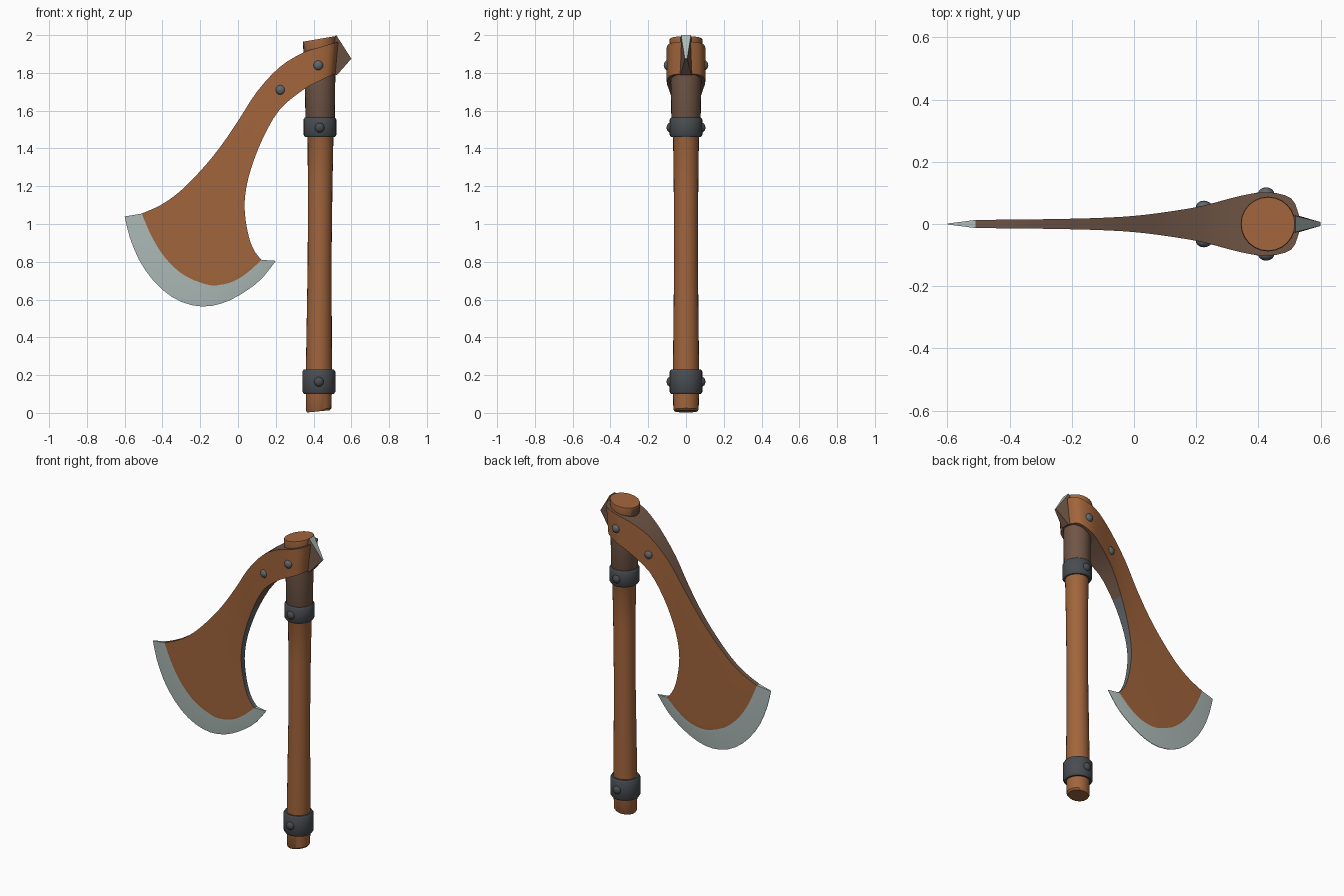
import bpy, bmesh, math
from mathutils import Matrix, Vector

if "Cube" in bpy.data.objects:
    bpy.data.objects.remove(bpy.data.objects["Cube"])


def mat(name, rgb):
    m = bpy.data.materials.new(name)
    m.diffuse_color = (*rgb, 1)
    m.use_nodes = True
    m.node_tree.nodes["Principled BSDF"].inputs["Base Color"].default_value = m.diffuse_color
    return m


BROWN = mat("orange brown", (0.36, 0.13, 0.045))
DARK = mat("dark brown", (0.16, 0.09, 0.06))
IRON = mat("dark iron", (0.065, 0.072, 0.08))
RIVET = mat("rivet grey", (0.12, 0.135, 0.15))
STEEL = mat("pale steel", (0.42, 0.50, 0.48))


def finish(bm, name, mats, angle=35):
    bmesh.ops.recalc_face_normals(bm, faces=bm.faces[:])
    me = bpy.data.meshes.new(name)
    bm.to_mesh(me)
    bm.free()
    for m in mats:
        me.materials.append(m)
    ob = bpy.data.objects.new(name, me)
    bpy.context.collection.objects.link(ob)
    bpy.ops.object.select_all(action='DESELECT')
    ob.select_set(True)
    bpy.context.view_layer.objects.active = ob
    bpy.ops.object.shade_smooth_by_angle(angle=math.radians(angle))
    return ob


def lathe(name, prof, mats, sides=24, tilt=None, rule=None):
    """Stack of rings (z, radius, centre x); tilt(z) slopes a ring along x."""
    bm = bmesh.new()
    rings = []
    for z, r, cx in prof:
        s = tilt(z) if tilt else 0
        ring = []
        for i in range(sides):
            a = 2 * math.pi * i / sides
            ring.append(bm.verts.new((cx + r * math.cos(a), r * math.sin(a), z + s * r * math.cos(a))))
        rings.append(ring)
    for a, b in zip(rings, rings[1:]):
        for i in range(sides):
            k = (i + 1) % sides
            bm.faces.new((a[i], a[k], b[k], b[i]))
    bm.faces.new(rings[0])
    bm.faces.new(rings[-1])
    if rule:
        for f in bm.faces:
            f.material_index = rule(f.calc_center_median())
    return finish(bm, name, mats)


def spline(pts, n):
    """Catmull-Rom resampling of tuples of any length."""
    out = []
    for i in range(n):
        u = i / (n - 1) * (len(pts) - 1)
        k = min(int(u), len(pts) - 2)
        t = u - k
        q = [pts[max(0, min(len(pts) - 1, k + d))] for d in (-1, 0, 1, 2)]
        out.append([0.5 * (2 * b + (c - a) * t + (2 * a - 5 * b + 4 * c - d) * t * t
                           + (3 * b - a - 3 * c + d) * t ** 3) for a, b, c, d in zip(*q)])
    return out


# Wooden handle, with a dark wrapped grip above the upper collar
lathe("handle",
      [(0.008, 0.06, 0.425), (0.018, 0.067, 0.427), (0.15, 0.07, 0.428), (0.8, 0.063, 0.432),
       (1.2, 0.065, 0.435), (1.5, 0.069, 0.437), (1.52, 0.077, 0.435), (1.76, 0.081, 0.434),
       (1.935, 0.085, 0.431), (1.97, 0.088, 0.431), (1.98, 0.086, 0.431)],
      [BROWN, DARK], tilt=lambda z: 0.17 if z > 1.9 else (0.1 if z < 0.1 else 0),
      rule=lambda c: 1 if 1.505 < c.z < 1.94 else 0)

# Iron collars
for nm, z0, z1, cx in (("lower_collar", 0.10, 0.23, 0.428), ("upper_collar", 1.46, 1.565, 0.434)):
    lathe(nm, [(z0, 0.07, cx), (z0, 0.079, cx), (z0 + 0.012, 0.087, cx), (z1 - 0.012, 0.087, cx),
               (z1, 0.079, cx), (z1, 0.07, cx)], [IRON])

# Rivets on both sides of collars and head
for nm, x, z, y, m in (("lower_collar_rivet", 0.428, 0.165, 0.083, IRON),
                       ("upper_collar_rivet", 0.432, 1.51, 0.083, IRON),
                       ("socket_rivet", 0.425, 1.84, 0.098, RIVET),
                       ("neck_rivet", 0.225, 1.71, 0.055, RIVET)):
    bm = bmesh.new()
    for s in (-1, 1):
        bmesh.ops.create_uvsphere(bm, u_segments=14, v_segments=8, radius=1,
                                  matrix=Matrix.Translation((x, s * y, z)) @ Matrix.Diagonal((0.026, 0.02, 0.026, 1)))
    finish(bm, nm, [m])

# Axe head stations: top x, top z, bottom x, bottom z, half thickness
stations = [(0.53, 1.965, 0.515, 1.795, 0.03), (0.505, 1.957, 0.49, 1.785, 0.083),
            (0.43, 1.935, 0.42, 1.752, 0.102), (0.34, 1.905, 0.345, 1.71, 0.09),
            (0.22, 1.83, 0.22, 1.605, 0.058), (0.10, 1.70, 0.13, 1.45, 0.038),
            (0.0, 1.545, 0.068, 1.29, 0.026), (-0.10, 1.40, 0.039, 1.16, 0.02),
            (-0.20, 1.28, 0.037, 1.05, 0.017), (-0.31, 1.17, 0.058, 0.93, 0.015),
            (-0.41, 1.10, 0.088, 0.855, 0.014), (-0.51, 1.055, 0.125, 0.81, 0.013)]
inner = [(-0.51, 1.055), (-0.455, 0.93), (-0.385, 0.82), (-0.295, 0.735), (-0.2, 0.69),
         (-0.13, 0.675), (-0.04, 0.69), (0.04, 0.735), (0.125, 0.81)]
edge = [(-0.60, 1.04), (-0.57, 0.92), (-0.51, 0.785), (-0.415, 0.665), (-0.305, 0.59), (-0.185, 0.563),
        (-0.07, 0.585), (0.035, 0.64), (0.125, 0.71), (0.20, 0.805)]
M, N = 21, 34
inner, edge = spline(inner, M), spline(edge, M)
rows = []
for i, (tx, tz, bx, bz, h) in enumerate(spline(stations, N)):
    w = (i / (N - 1)) ** 3
    row = []
    for j in range(M):
        t = j / (M - 1)
        dx = inner[j][0] - (inner[0][0] * (1 - t) + inner[-1][0] * t)
        dz = inner[j][1] - (inner[0][1] * (1 - t) + inner[-1][1] * t)
        row.append((tx + (bx - tx) * t + w * dx, tz + (bz - tz) * t + w * dz, h))
    rows.append(row)
rows.append([(x, z, 0.0015) for x, z in edge])

bm = bmesh.new()
side = [[[bm.verts.new((x, s * h, z)) for x, z, h in row] for row in rows] for s in (-1, 1)]


def face(vs, mi):
    bm.faces.new(vs).material_index = mi


for i in range(N):
    steel = i == N - 1
    for g in side:
        for j in range(M - 1):
            face((g[i][j], g[i + 1][j], g[i + 1][j + 1], g[i][j + 1]), 2 if steel else 0)
    for j in (0, M - 1):  # upper rim and inner rim
        low = j > 0 and rows[i][j][1] < 1.5
        face((side[0][i][j], side[0][i + 1][j], side[1][i + 1][j], side[1][i][j]),
             2 if steel else (3 if low else 1))
for i, mi in ((0, 1), (N, 2)):  # butt end and cutting edge
    for j in range(M - 1):
        face((side[0][i][j], side[0][i][j + 1], side[1][i][j + 1], side[1][i][j]), mi)
finish(bm, "axe_head", [BROWN, DARK, STEEL, RIVET])

# Rear spike: wedge with a pale upper face
bm = bmesh.new()
prof = [(0.49, 1.79, 0.04), (0.525, 1.79, 0.028), (0.60, 1.875, 0.006), (0.52, 2.0, 0.026), (0.49, 1.96, 0.035)]
a, b = [[bm.verts.new((x, s * h, z)) for x, z, h in prof] for s in (-1, 1)]
face(a, 0)
face(b, 0)
for i in range(5):
    k = (i + 1) % 5
    face((a[i], a[k], b[k], b[i]), 1 if i == 2 else 0)
finish(bm, "rear_spike", [DARK, STEEL], 20)
